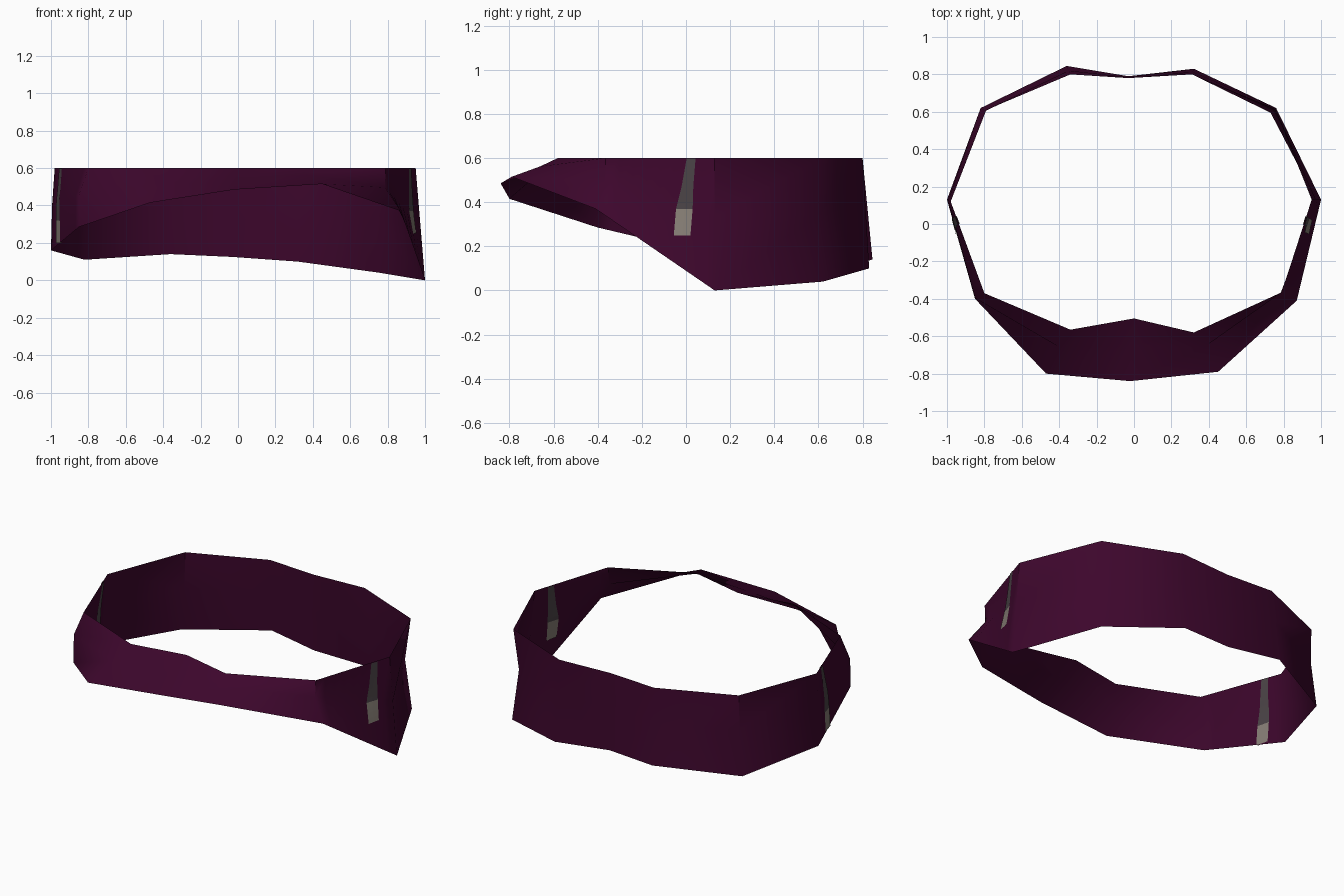
import bpy
from mathutils import Vector

if "Cube" in bpy.data.objects:
    bpy.data.objects.remove(bpy.data.objects["Cube"])


def material(name, rgb):
    m = bpy.data.materials.new(name)
    m.diffuse_color = (*rgb, 1)
    m.use_nodes = True
    m.node_tree.nodes["Principled BSDF"].inputs["Base Color"].default_value = m.diffuse_color
    return m


plum = material("plum", (0.046, 0.002, 0.025))
dark_grey = material("dark grey", (0.068, 0.055, 0.060))
light_grey = material("light grey", (0.235, 0.205, 0.175))


def make(name, verts, faces, mats, indices=None):
    me = bpy.data.meshes.new(name)
    me.from_pydata(verts, [], faces)
    for m in mats:
        me.materials.append(m)
    for p, i in zip(me.polygons, indices or []):
        p.material_index = i
    ob = bpy.data.objects.new(name, me)
    bpy.context.collection.objects.link(ob)
    return ob


# Columns around the band: lower x, y, z, upper x, y, inward pinch at mid height
columns = [
    (1.00, 0.13, 0.00, 0.95, 0.13, 0.0),
    (0.76, 0.62, 0.04, 0.755, 0.615, 0.035),
    (0.32, 0.83, 0.10, 0.31, 0.80, 0.0),
    (-0.03, 0.79, 0.125, -0.03, 0.78, 0.0),
    (-0.36, 0.845, 0.14, -0.34, 0.80, 0.0),
    (-0.82, 0.62, 0.11, -0.79, 0.61, 0.015),
    (-1.00, 0.13, 0.16, -0.98, 0.12, -0.005),
    (-0.85, -0.40, 0.285, -0.80, -0.37, -0.03),
    (-0.47, -0.80, 0.415, -0.34, -0.565, 0.01),
    (-0.02, -0.84, 0.485, 0.00, -0.505, 0.01),
    (0.45, -0.79, 0.515, 0.32, -0.58, 0.015),
    (0.87, -0.41, 0.37, 0.79, -0.365, 0.045),
]
TOP = 0.60
profiles = []
for x, y, z, tx, ty, pinch in columns:
    a, b = Vector((x, y, z)), Vector((tx, ty, TOP))
    m = a.lerp(b, 0.55)
    m -= Vector((m.x, m.y, 0)).normalized() * pinch
    profiles.append((a, m, b))


def blend(i, j, s):
    """Profile part way between columns i and j."""
    return tuple(p.lerp(q, s) for p, q in zip(profiles[i], profiles[j]))


# Band: one thin sheet around the ring, finer where the side strips lie
ring = []
for i in range(len(columns)):
    j = (i + 1) % len(columns)
    steps = 8 if i in (6, 11) else 1
    ring += [blend(i, j, k / steps) for k in range(steps)]
n = len(ring)
verts = [p[r] for r in range(3) for p in ring]
faces = [(r * n + i, r * n + (i + 1) % n, (r + 1) * n + (i + 1) % n, (r + 1) * n + i)
         for r in range(2) for i in range(n)]
band = make("band", verts, faces, [plum])
bpy.context.view_layer.objects.active = band
band.select_set(True)
bpy.ops.object.shade_smooth_by_angle(angle=0.75)


# Side strips: tapered plates lying on both faces of the band
def on_band(i, j, y, z):
    """Point of the side panel between columns i and j at a given y and z."""
    s = 0.3
    for _ in range(30):
        a, m, b = blend(i, j, s)
        p, q = (0, 1) if z < m.z else (1, 2)
        t = (z - (a, m)[p].z) / ((a, m, b)[q].z - (a, m)[p].z)
        start = profiles[i][p].lerp(profiles[i][q], t)
        end = profiles[j][p].lerp(profiles[j][q], t)
        s = (y - start.y) / (end.y - start.y)
    return start.lerp(end, s)


def strip(name, i, j, z_low, z_split):
    keys = [(z_low, -0.055, 0.02), (z_split, -0.045, 0.03),
            (0.47, -0.02, 0.033), (0.597, 0.003, 0.043)]
    rows = []
    for k in range(3):
        for f in (0, 0.25, 0.5, 0.75):
            rows.append([u + (v - u) * f for u, v in zip(keys[k], keys[k + 1])])
    rows.append(keys[3])
    verts, faces, idx = [], [], []
    for side in (0.0045, -0.0045):
        base = len(verts)
        for z, y0, y1 in rows:
            for y in (y0, (y0 + y1) / 2, y1):
                p = on_band(i, j, y, z)
                verts.append(p + Vector((p.x, p.y, 0)).normalized() * side)
        for r in range(len(rows) - 1):
            for c in range(2):
                a = base + 3 * r + c
                f = [a, a + 1, a + 4, a + 3]
                faces.append(f if (side > 0) == (verts[base].x > 0) else f[::-1])
                idx.append(1 if r < 4 else 0)
    make(name, verts, faces, [dark_grey, light_grey], idx)


strip("right_strip", 0, 11, 0.25, 0.37)
strip("left_strip", 6, 7, 0.20, 0.32)
